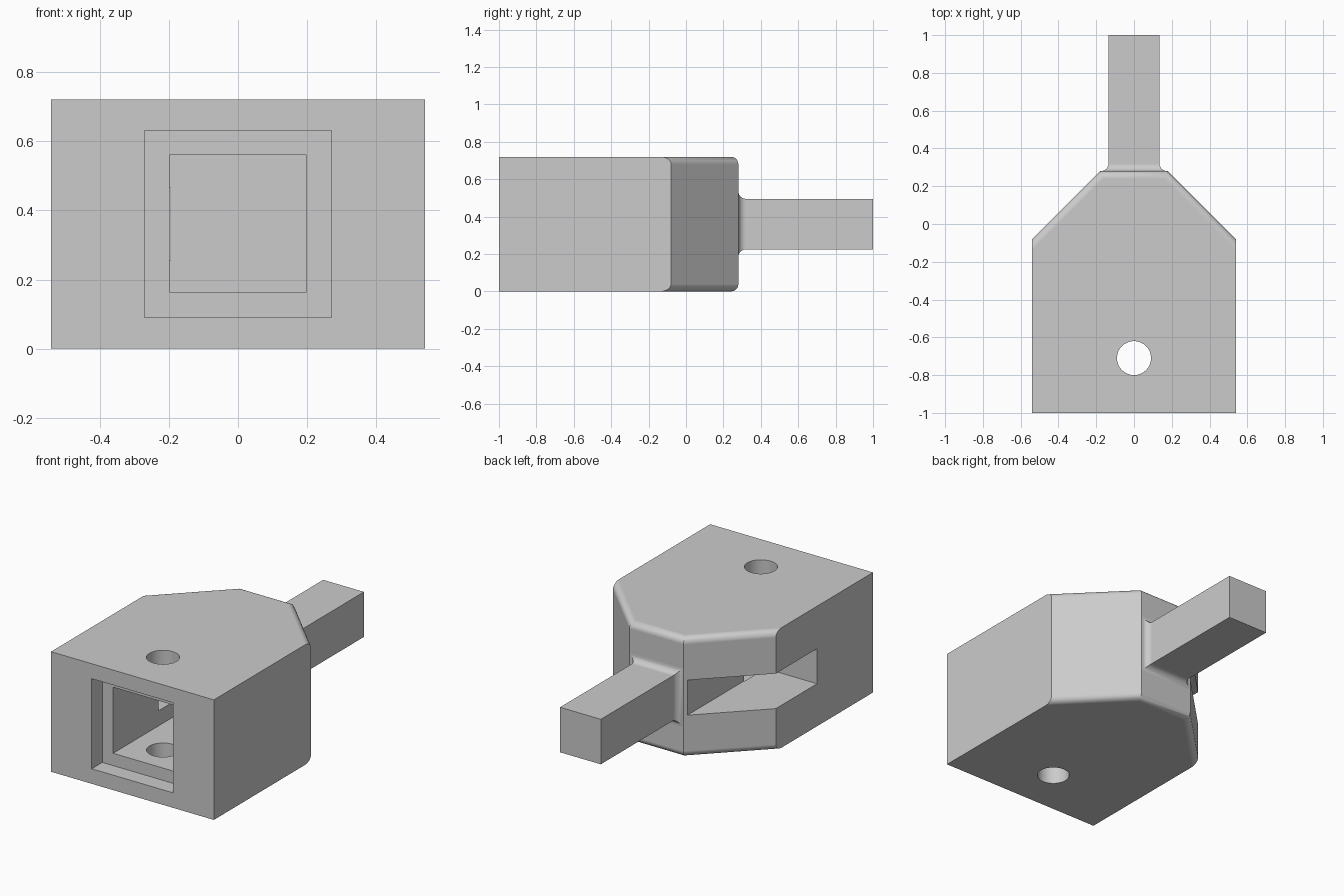
import bpy, bmesh, math
from mathutils import Vector

cube = bpy.data.objects.get("Cube")
if cube:
    bpy.data.objects.remove(cube, do_unlink=True)

grey = bpy.data.materials.new("plain_grey")
grey.use_nodes = True
grey.diffuse_color = (0.6, 0.6, 0.6, 1)
grey.node_tree.nodes["Principled BSDF"].inputs["Base Color"].default_value = (0.6, 0.6, 0.6, 1)

HEIGHT, MID, FILLET, STEPS = 0.72, 0.36, 0.04, 6
HALF, BACK, SHOULDER = 0.54, 0.28, -0.08


def make_object(name, bm):
    bmesh.ops.recalc_face_normals(bm, faces=bm.faces)
    mesh = bpy.data.meshes.new(name)
    bm.to_mesh(mesh)
    bm.free()
    mesh.materials.append(grey)
    obj = bpy.data.objects.new(name, mesh)
    bpy.context.collection.objects.link(obj)
    return obj


def box(name, low, high):
    bm = bmesh.new()
    bmesh.ops.create_cube(bm, size=1)
    low, high = Vector(low), Vector(high)
    for v in bm.verts:
        v.co = (low + high) / 2 + v.co * (high - low)
    return make_object(name, bm)


def activate(obj):
    bpy.ops.object.select_all(action='DESELECT')
    obj.select_set(True)
    bpy.context.view_layer.objects.active = obj


def cut(target, cutter):
    mod = target.modifiers.new("cut", 'BOOLEAN')
    mod.operation, mod.solver, mod.object = 'DIFFERENCE', 'EXACT', cutter
    activate(target)
    bpy.ops.object.modifier_apply(modifier=mod.name)
    bpy.data.objects.remove(cutter, do_unlink=True)


def smooth(obj):
    activate(obj)
    bpy.ops.object.shade_smooth_by_angle(angle=math.radians(30))
    mod = obj.modifiers.new("weighted normals", 'WEIGHTED_NORMAL')
    mod.keep_sharp = True


# Housing: block with two angled rear corners, extruded upward
bm = bmesh.new()
half_profile = [(HALF, -1), (HALF, SHOULDER), (0.18, BACK)]
profile = half_profile + [(-x, y) for x, y in reversed(half_profile)]
base = bm.faces.new([bm.verts.new((x, y, 0)) for x, y in profile])
top = bmesh.ops.extrude_face_region(bm, geom=[base], use_keep_orig=True)["geom"]
bmesh.ops.translate(bm, vec=(0, 0, HEIGHT),
                    verts=[g for g in top if isinstance(g, bmesh.types.BMVert)])
bmesh.ops.recalc_face_normals(bm, faces=bm.faces)

# Round the upper and lower rims of the angled rear
rims = [e for e in bm.edges
        if abs(e.verts[0].co.z - e.verts[1].co.z) < 0.01
        and min(v.co.y for v in e.verts) > SHOULDER - 0.01]
bmesh.ops.bevel(bm, geom=rims, offset=FILLET, offset_type='OFFSET',
                segments=STEPS, profile=0.5, affect='EDGES')
housing = make_object("housing", bm)

# Stepped socket in the front
cut(housing, box("socket_recess", (-0.27, -1.1, 0.09), (0.27, -0.9, 0.63)))
cut(housing, box("socket_cavity", (-0.198, -1.0, 0.164), (0.198, -0.27, 0.56)))

# Slot through one side and its angled corner
cut(housing, box("side_slot", (-0.7, -0.47, 0.255), (-0.195, 0.4, 0.465)))

# Vertical pin hole
bm = bmesh.new()
bmesh.ops.create_cone(bm, cap_ends=True, segments=48, radius1=0.09, radius2=0.09, depth=1)
bmesh.ops.translate(bm, vec=(0, -0.71, MID), verts=bm.verts)
cut(housing, make_object("pin_hole", bm))
smooth(housing)

# Rear bar: square rings that flare into the housing
bm = bmesh.new()
rings = []
for i in range(STEPS + 1):
    a = math.radians(90) * i / STEPS
    rings.append((BACK + FILLET * (1 - math.cos(a)), 0.135 + FILLET * (1 - math.sin(a))))
rings.append((1, 0.135))
loops = [[bm.verts.new((sx * r, y, MID + sz * r))
          for sx, sz in ((-1, -1), (1, -1), (1, 1), (-1, 1))] for y, r in rings]
for a, b in zip(loops, loops[1:]):
    for k in range(4):
        n = (k + 1) % 4
        bm.faces.new((a[k], a[n], b[n], b[k]))
bm.faces.new(loops[0])
bm.faces.new(loops[-1])
smooth(make_object("rear_bar", bm))
